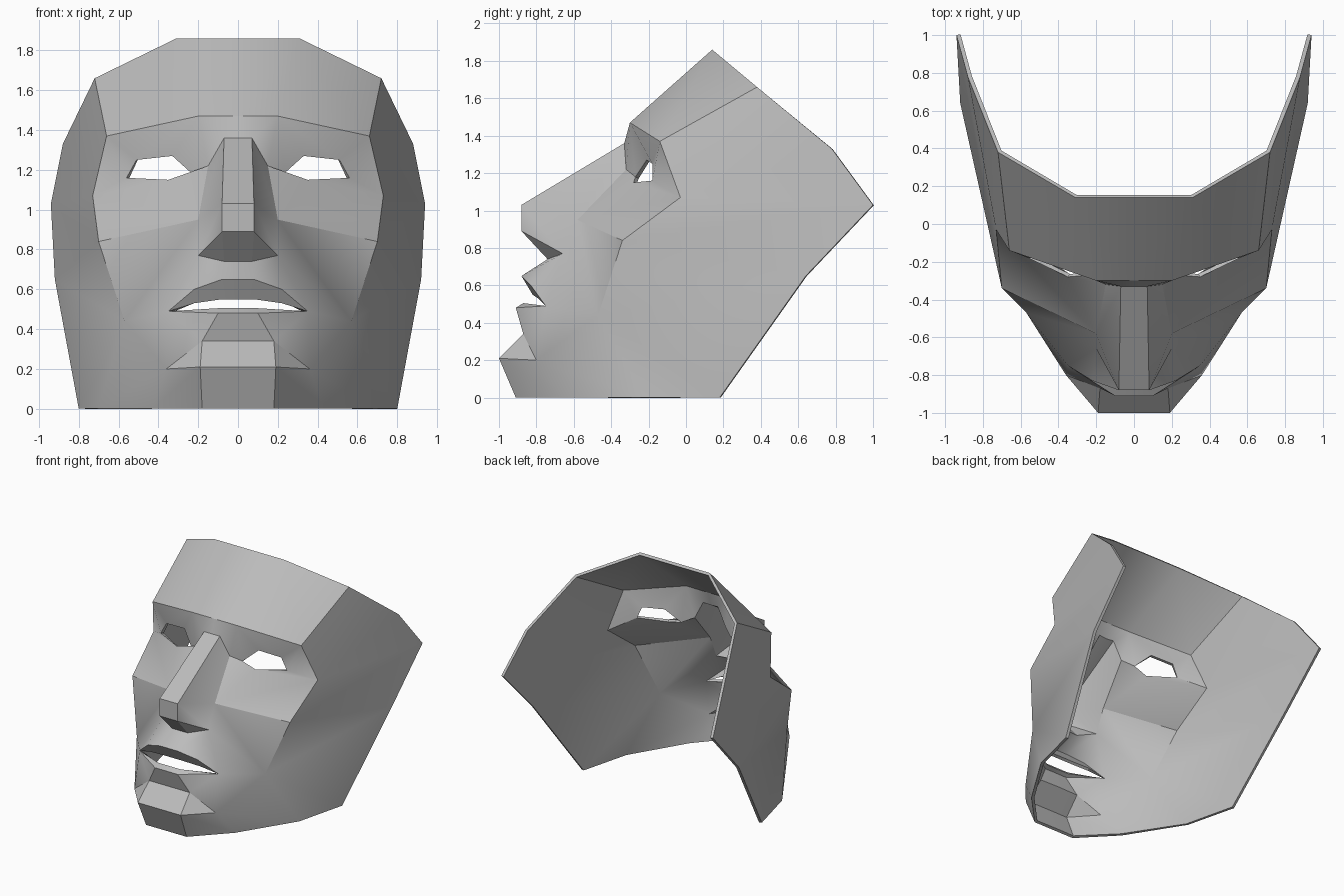
import bpy, bmesh

if "Cube" in bpy.data.objects:
    bpy.data.objects.remove(bpy.data.objects["Cube"], do_unlink=True)

# Control points of the model's left half, grouped by feature
rim = dict(
    rim_top=(.31, .14, 1.86), rim_temple=(.72, .38, 1.66), rim_upper=(.88, .78, 1.33),
    rim_back=(.94, 1, 1.03), rim_lower=(.92, .64, .65), rim_bottom=(.8, .18, 0),
    jaw_back=(.7, -.22, 0), jaw_front=(.43, -.65, 0), chin_base=(.18, -.91, 0))
contour = dict(
    brow_inner=(.2, -.3, 1.47), brow_outer=(.66, -.14, 1.37), cheek_outer=(.73, -.03, 1.07),
    cheek_bone=(.7, -.34, .84), cheek_low=(.57, -.47, .44), cheek_inner=(.2, -.58, .95))
eye = dict(
    eye_inner=(.23, -.27, 1.18), lid_inner=(.33, -.21, 1.27), lid_outer=(.51, -.18, 1.25),
    eye_outer=(.56, -.18, 1.16), eye_low=(.35, -.28, 1.15))
nose = dict(
    nose_root=(.07, -.33, 1.36), nose_side=(.15, -.32, 1.22), nose_ridge=(.08, -.88, 1.03),
    nose_tip=(.08, -.88, .89), nostril=(.2, -.66, .77), nose_base=(.07, -.74, .74))
mouth = dict(
    lip_peak=(.08, -.88, .65), lip_side=(.22, -.83, .6), lip_corner=(.35, -.75, .49),
    upper_edge=(.08, -.82, .55), upper_edge_side=(.22, -.79, .53),
    lower_lip=(.1, -.91, .48), lower_edge=(.1, -.87, .505))
chin = dict(
    chin_top=(.18, -.87, .34), chin_front=(.19, -1, .21), chin_side=(.36, -.8, .2))
points = {**rim, **contour, **eye, **nose, **mouth, **chin}

# Flat panels between the points, part by part
panels = {
    "forehead": ["rim_top rim_temple brow_outer brow_inner"],
    "side": ["rim_temple rim_upper cheek_outer brow_outer",
             "rim_upper rim_back cheek_outer",
             "rim_back rim_lower cheek_bone cheek_outer",
             "rim_lower rim_bottom cheek_low cheek_bone",
             "rim_bottom jaw_back cheek_low",
             "jaw_back jaw_front chin_side cheek_low",
             "jaw_front chin_base chin_front chin_side"],
    "eye_socket": ["brow_inner brow_outer lid_outer lid_inner",
                   "brow_outer cheek_outer eye_outer lid_outer",
                   "brow_inner lid_inner eye_inner nose_side",
                   "brow_inner nose_side nose_root",
                   "cheek_outer cheek_inner eye_low eye_outer",
                   "nose_side eye_inner eye_low cheek_inner"],
    "cheek": ["cheek_outer cheek_bone cheek_inner",
              "cheek_inner cheek_bone cheek_low",
              "cheek_inner cheek_low nostril",
              "nostril cheek_low lip_corner",
              "cheek_low chin_side lip_corner"],
    "nose": ["nose_root nose_side cheek_inner",
             "nose_root cheek_inner nostril nose_ridge",
             "nose_ridge nostril nose_tip",
             "nose_tip nostril nose_base"],
    "mouth": ["nostril lip_corner lip_side",
              "nostril lip_side lip_peak nose_base",
              "lip_peak lip_side upper_edge_side upper_edge",
              "lip_side lip_corner upper_edge_side",
              "lower_edge lip_corner lower_lip"],
    "chin": ["lower_lip lip_corner chin_top",
             "lip_corner chin_side chin_top",
             "chin_top chin_side chin_front"],
}

# Strips that run from a feature line to the middle plane, top to bottom
middle_strips = ["rim_top brow_inner nose_root nose_ridge nose_tip nose_base lip_peak upper_edge",
                 "lower_edge lower_lip chin_top chin_front chin_base"]

bm = bmesh.new()
verts = {name: bm.verts.new(co) for name, co in points.items()}
for part in panels.values():
    for panel in part:
        bm.faces.new([verts[name] for name in panel.split()])
for strip in middle_strips:
    names = strip.split()
    centre = [bm.verts.new((0, *points[name][1:])) for name in names]
    for i in range(len(names) - 1):
        bm.faces.new([verts[names[i]], verts[names[i + 1]], centre[i + 1], centre[i]])

# Point all faces outward, judged by the forehead
bmesh.ops.recalc_face_normals(bm, faces=bm.faces[:])
bm.faces.ensure_lookup_table()
if bm.faces[0].normal.y > 0:
    bmesh.ops.reverse_faces(bm, faces=bm.faces[:])
mesh = bpy.data.meshes.new("mask")
bm.to_mesh(mesh)
bm.free()

mask = bpy.data.objects.new("mask", mesh)
bpy.context.collection.objects.link(mask)

# Plain grey clay
grey = bpy.data.materials.new("clay_grey")
grey.use_nodes = True
colour = (.5, .5, .5, 1)
grey.diffuse_color = colour
grey.node_tree.nodes["Principled BSDF"].inputs["Base Color"].default_value = colour
mesh.materials.append(grey)

# Mirror the half and give the shell its thickness
mirror = mask.modifiers.new("mirror", "MIRROR")
mirror.use_clip = True
shell = mask.modifiers.new("shell", "SOLIDIFY")
shell.thickness = .022
shell.offset = -1

bpy.ops.object.select_all(action="DESELECT")
mask.select_set(True)
bpy.context.view_layer.objects.active = mask
for name in ("mirror", "shell"):
    bpy.ops.object.modifier_apply(modifier=name)
bpy.ops.object.shade_smooth_by_angle(angle=.52)
